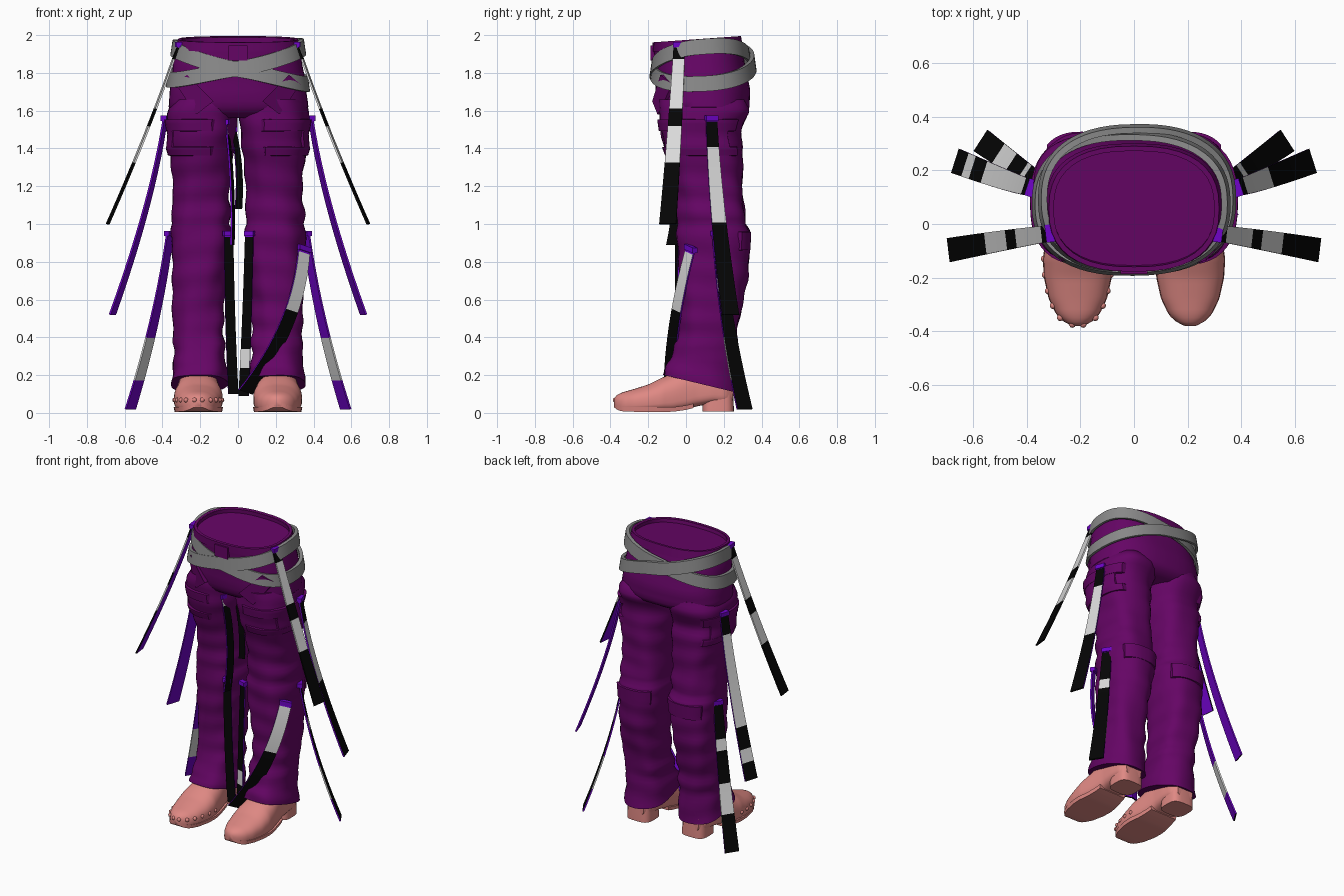
import bpy, bmesh, math
from mathutils import Vector

if "Cube" in bpy.data.objects:
    bpy.data.objects.remove(bpy.data.objects["Cube"])


def material(name, rgb):
    m = bpy.data.materials.new(name)
    m.diffuse_color = (*rgb, 1)
    m.use_nodes = True
    m.node_tree.nodes["Principled BSDF"].inputs["Base Color"].default_value = m.diffuse_color
    return m


PURPLE = material("purple cloth", (0.13, 0.0015, 0.13))
VIOLET = material("violet lining", (0.16, 0.001, 0.58))
BLACK = material("black strap", (0.0015, 0.0015, 0.0015))
WHITE = material("white strap", (0.70, 0.70, 0.70))
GREY = material("grey belt", (0.25, 0.25, 0.25))
PINK = material("pink shoe", (0.74, 0.25, 0.23))


def finish(bm, name, mats, angle=40):
    bmesh.ops.recalc_face_normals(bm, faces=bm.faces)
    me = bpy.data.meshes.new(name)
    bm.to_mesh(me)
    bm.free()
    for m in mats:
        me.materials.append(m)
    ob = bpy.data.objects.new(name, me)
    bpy.context.collection.objects.link(ob)
    bpy.ops.object.select_all(action='DESELECT')
    ob.select_set(True)
    bpy.context.view_layer.objects.active = ob
    bpy.ops.object.shade_smooth_by_angle(angle=math.radians(angle))
    return ob


def loft(name, rings, mat, caps=True, closed=True, loop=False, angle=40):
    """Skin a list of point rings; loop joins the last ring to the first."""
    bm = bmesh.new()
    vs = [[bm.verts.new(p) for p in r] for r in rings]
    n = len(vs[0])
    for i in range(len(vs) if loop else len(vs) - 1):
        a, b = vs[i], vs[(i + 1) % len(vs)]
        for j in range(n if closed else n - 1):
            k = (j + 1) % n
            bm.faces.new((a[j], a[k], b[k], b[j]))
    if caps and not loop:
        bm.faces.new(vs[0])
        bm.faces.new(vs[-1])
    return finish(bm, name, [mat], angle)


def interp(table, z):
    """Linear lookup in rows sorted by their first value."""
    for a, b in zip(table, table[1:]):
        if z <= b[0]:
            t = max(0, (z - a[0]) / (b[0] - a[0]))
            return [u + (v - u) * t for u, v in zip(a[1:], b[1:])]
    return table[-1][1:]


def sup(a, p=2.5):
    c, s = math.cos(a), math.sin(a)
    return (math.copysign(abs(c) ** (2 / p), c), math.copysign(abs(s) ** (2 / p), s))


# ---- trousers: rows are z, x min, x max, y front, y back
HIPS = [(1.56, -.28, .28, -.08, .27), (1.60, -.372, .372, -.145, .335), (1.70, -.362, .362, -.16, .342),
        (1.85, -.342, .342, -.167, .312), (1.98, -.312, .312, -.172, .285)]
LEG = [(.14, .055, .355, -.12, .27), (.24, .06, .345, -.10, .262), (.32, .075, .335, -.065, .262),
       (.37, .065, .345, -.055, .27), (.43, .08, .335, -.035, .268), (.50, .07, .348, -.035, .285),
       (.58, .075, .345, -.03, .30), (.70, .06, .35, -.04, .325), (.88, .035, .352, -.045, .335),
       (.96, .03, .36, -.05, .338), (1.0, .045, .345, -.045, .312), (1.06, .035, .355, -.05, .315),
       (1.13, .045, .34, -.05, .30), (1.25, .04, .345, -.07, .30), (1.36, .03, .36, -.10, .30),
       (1.40, .022, .372, -.115, .30), (1.47, .015, .365, -.13, .285), (1.54, .008, .378, -.14, .305),
       (1.60, .0, .373, -.145, .335), (1.66, .02, .34, -.14, .31)]


def section(table, z, a, off=0.0, side=1, fold=0.0):
    x0, x1, y0, y1 = interp(table, z)
    c, s = sup(a)
    off += fold * math.sin(3 * a + 26 * z) * math.sin(2 * a - 17 * z + side)
    return Vector((side * ((x0 + x1) / 2 + ((x1 - x0) / 2 + off) * c), (y0 + y1) / 2 + ((y1 - y0) / 2 + off) * s, z))


N = 40
ANG = [2 * math.pi * i / N for i in range(N)]


def tilt(p):      # waist rises towards the back
    p.z += max(0, (p.z - 1.75) / .23) * .07 * (p.y - .15)
    return p


rings = [[tilt(section(HIPS, 1.56 + .42 * i / 14, a, 0, 1, .003)) for a in ANG] for i in range(15)]
rings.append([tilt(section(HIPS, 1.98, a, -.012)) for a in ANG])
rings.append([tilt(section(HIPS, 1.955, a, -.016)) for a in ANG])
loft("trouser_hips", rings, PURPLE)
loft("waistband", [[tilt(section(HIPS, z, a, o)) for a in ANG]
                   for z, o in ((1.93, .0), (1.93, .006), (1.985, .006), (1.985, -.012))], PURPLE, caps=False)

for side, tag in ((1, "right"), (-1, "left")):
    rings = []
    for i in range(61):
        z = .14 + 1.52 * i / 60
        ring = [section(LEG, z, a, 0, side, .007) for a in ANG]
        if z < .3:    # slanted hem
            for p in ring:
                p.z += (.3 - z) / .16 * (.02 - .24 * (p.y - .05))
        rings.append(ring)
    loft("trouser_leg_" + tag, rings, PURPLE, angle=60)

    # raised cloth panels that follow the leg
    def panel(name, z0, z1, a0, a1, off):
        rows = []
        for i in range(9):
            z = z0 + (z1 - z0) * i / 8
            o = -.005 if i in (0, 8) else off
            if i == 1:
                z = z0 + .003
            if i == 7:
                z = z1 - .003
            rows.append([section(LEG, z, math.radians(a0 + (a1 - a0) * j / 20), -.005 if j in (0, 20) else o, side)
                         for j in range(21)])
        loft(name + "_" + tag, rows, PURPLE, caps=False, closed=False, angle=30)

    panel("thigh_band_upper", 1.49, 1.555, -110, 60, .011)
    panel("thigh_band_lower", 1.36, 1.41, -110, 60, .010)
    panel("thigh_pocket", 1.36, 1.54, -40, 40, .009)
    panel("calf_flap", .86, .96, 40, 140, .007)

    # diamond flap hanging on the front of the hip, over the belts
    bm = bmesh.new()
    lay = []
    for d in (.0, .034):
        lay.append([])
        for x, z in ((.13, 1.65), (.27, 1.79), (.33, 1.74), (.22, 1.58)):
            x0, x1, y0, y1 = interp(HIPS, max(z, 1.6))
            y = (y0 + y1) / 2 - (y1 - y0) / 2 * (1 - (x / x1) ** 2.5) ** .4
            lay[-1].append(bm.verts.new((side * x, y - d, z)))
    bm.faces.new(lay[0])
    bm.faces.new(lay[1])
    for j in range(4):
        k = (j + 1) % 4
        bm.faces.new((lay[0][j], lay[0][k], lay[1][k], lay[1][j]))
    finish(bm, "hip_flap_" + tag, [PURPLE])

# fly loop
bm = bmesh.new()
bmesh.ops.create_cube(bm, size=1)
for v in bm.verts:
    v.co = Vector((v.co.x * .1, -.172 + v.co.y * .03, 1.905 + v.co.z * .08))
finish(bm, "fly_loop", [PURPLE])


# ---- two slanted belts, each a closed band
def belt(name, rx, y0, y1, zc, kx, ky, h=.041):
    rings = []
    for i in range(64):
        a = 2 * math.pi * i / 64
        c, s = sup(a, 2.4)
        z = zc + kx * math.cos(a) + ky * math.sin(a)
        f = 1 - .35 * (z - 1.84)
        rings.append([Vector((c * (rx * f + o), (y0 + y1) / 2 + s * ((y1 - y0) / 2 * f + o), z + dz))
                      for o, dz in ((-.014, h), (.008, h), (.020, -h), (.004, -h))])
    loft(name, rings, GREY, loop=True)


belt("belt_low_right", .350, -.167, .355, 1.838, -.095, .02)
belt("belt_high_right", .353, -.172, .330, 1.853, .085, .03)


# ---- striped straps: colour letters mark where each stretch ends along the strap
def strap(name, ctrl, wdir, out, w0, w1, stripes, inner=(2, 2), sides=(0,)):
    p0, p1, p2 = map(Vector, ctrl)
    w, out = Vector(wdir).normalized(), Vector(out)
    cuts = sorted({i / 16 for i in range(17)} | {e for e, _ in stripes} | {e for e in inner if e < 1})
    bm = bmesh.new()
    rows = []
    for t in cuts:
        p = p0 * (1 - t) ** 2 + p1 * 2 * t * (1 - t) + p2 * t * t
        n = (2 * (1 - t) * (p1 - p0) + 2 * t * (p2 - p1)).cross(w).normalized()
        if n.dot(out) < 0:
            n = -n
        hw = (w0 + (w1 - w0) * t) / 2
        rows.append([bm.verts.new(p + w * hw * s + n * d) for s, d in ((-1, .005), (1, .005), (1, -.005), (-1, -.005))])
    for i in range(len(cuts) - 1):
        mid = (cuts[i] + cuts[i + 1]) / 2
        col = next(c for e, c in stripes if mid < e)
        for j in range(4):
            k = (j + 1) % 4
            f = bm.faces.new((rows[i][j], rows[i][k], rows[i + 1][k], rows[i + 1][j]))
            if j in sides:
                f.material_index = "VBW".index(col)
            elif inner[0] < mid < inner[1]:
                f.material_index = 2
    bm.faces.new(rows[0])
    bm.faces.new(rows[-1]).material_index = 1
    finish(bm, name, [VIOLET, BLACK, WHITE])
    # violet fastening tab at the top
    bm = bmesh.new()
    bmesh.ops.create_cube(bm, size=1)
    n = Vector((w.y, -w.x, 0)).normalized()
    for v in bm.verts:
        c = v.co.copy()
        v.co = p0 + w * c.x * (w0 + .006) + n * c.y * .032 + Vector((0, 0, c.z * .028))
    finish(bm, name + "_tab", [VIOLET])


for s, tag in ((1, "right"), (-1, "left")):
    strap("hip_strap_" + tag, ((s * .315, -.035, 1.95), (s * .46, -.055, 1.52), (s * .69, -.097, 1.0)),
          (s * .12, 1, 0), (s, 0, 0), .06, .09,
          ((.02, "V"), (.09, "B"), (.38, "W"), (.48, "B"), (.68, "W"), (1, "B")), sides=(0, 1, 3))
    strap("thigh_strap_" + tag, ((s * .385, .135, 1.56), (s * .45, .15, 1.12), (s * .665, .235, .52)),
          (-s * .32, 1, 0), (s, .3, 0), .06, .095,
          ((.02, "V"), (.17, "B"), (.57, "W"), (1, "B")) if s > 0 else
          ((.02, "V"), (.15, "B"), (.72, "W"), (.84, "B"), (.91, "W"), (1, "B")))
    strap("calf_strap_" + tag, ((s * .36, .165, .95), (s * .42, .20, .5), (s * .57, .31, .02)),
          (-s * .65, 1, 0), (s, .6, 0), .06, .095,
          ((.02, "V"), (.26, "B"), (.34, "W"), (.56, "B"), (.76, "W" if s < 0 else "B"), (1, "B")), inner=(.6, .84))

# straps between the legs
strap("inner_thigh_strap_left", ((-.06, -.07, 1.54), (-.02, -.01, 1.2), (-.03, -.075, .89)), (.25, 1, 0), (1, -.2, 0),
      .05, .06, ((.02, "V"), (.1, "W"), (1, "B")))
strap("inner_thigh_strap_right", ((-.025, .02, 1.5), (.02, .03, 1.3), (.002, .04, 1.08)), (1, .5, 0), (.4, -1, 0),
      .03, .04, ((.02, "V"), (1, "B")))
strap("inner_calf_strap_left", ((-.05, -.045, .95), (-.045, -.05, .5), (-.025, -.03, .1)), (1, .3, 0), (.4, -1, 0),
      .05, .055, ((.02, "V"), (1, "B")))
strap("inner_calf_strap_right", ((.06, -.03, .95), (.05, -.04, .5), (.03, -.02, .09)), (1, -.3, 0), (-.3, -1, 0),
      .045, .055, ((.02, "V"), (.70, "B"), (.82, "W"), (1, "B")))
strap("shin_strap", ((.35, .025, .87), (.325, -.085, .47), (.04, -.09, .11)), (.75, .55, -.25), (.6, -1, .2), .075, .09,
      ((.03, "V"), (.42, "W"), (1, "B")))

# ---- shoes: rows are y, half width, bottom, top
SHOE = [(-.382, .018, .035, .075), (-.37, .046, .022, .092), (-.34, .078, .012, .108), (-.28, .107, .010, .125),
        (-.20, .125, .010, .150), (-.13, .129, .010, .185), (-.07, .12, .010, .21), (0, .108, .02, .25),
        (.06, .10, .035, .27), (.14, .098, .05, .26), (.21, .09, .05, .24), (.25, .06, .055, .22)]
for s, tag in ((1, "right"), (-1, "left")):
    cx = s * .21
    rings = []
    for i in range(41):
        y = -.382 + .632 * i / 40
        hw, zb, zt = interp(SHOE, y)
        zm = zb + (zt - zb) * .38
        ring = []
        for a in ANG:
            c, q = sup(a, 2.3) if a < math.pi else sup(a, 4)
            ring.append(Vector((cx + hw * c, y, zm + q * (zt - zm if q > 0 else zm - zb))))
        rings.append(ring)
    loft("shoe_" + tag, rings, PINK, angle=50)
    # sole rim
    rings = []
    for i in range(25):
        y = -.38 + .42 * i / 24
        hw, zb, _ = interp(SHOE, y)
        rings.append([Vector((cx + sx * (hw + .002), y, z)) for sx, z in
                      ((-.96, zb - .004), (.96, zb - .004), (1, zb + .02), (-1, zb + .02))])
    loft("sole_" + tag, rings, PINK, angle=50)
    # heel block
    loft("heel_" + tag, [[Vector((cx + w * sup(a, 3.5)[0], .17 + d * sup(a, 3.5)[1], z)) for a in ANG]
                         for z, w, d in ((.008, .088, .083), (.03, .088, .083), (.11, .085, .08))], PINK)

# studs around the left toe
bm = bmesh.new()
for y, sx in ((-.13, -1), (-.19, -1), (-.25, -1), (-.305, -1), (-.35, -1), (-.375, -.6),
              (-.375, .6), (-.35, 1), (-.305, 1), (-.25, 1), (-.19, 1), (-.13, 1)):
    hw = interp(SHOE, y)[0]
    r = bmesh.ops.create_uvsphere(bm, u_segments=10, v_segments=6, radius=.013)
    bmesh.ops.translate(bm, verts=r["verts"], vec=(-.21 + sx * hw * .97, y, .068))
finish(bm, "toe_studs", [PINK])
